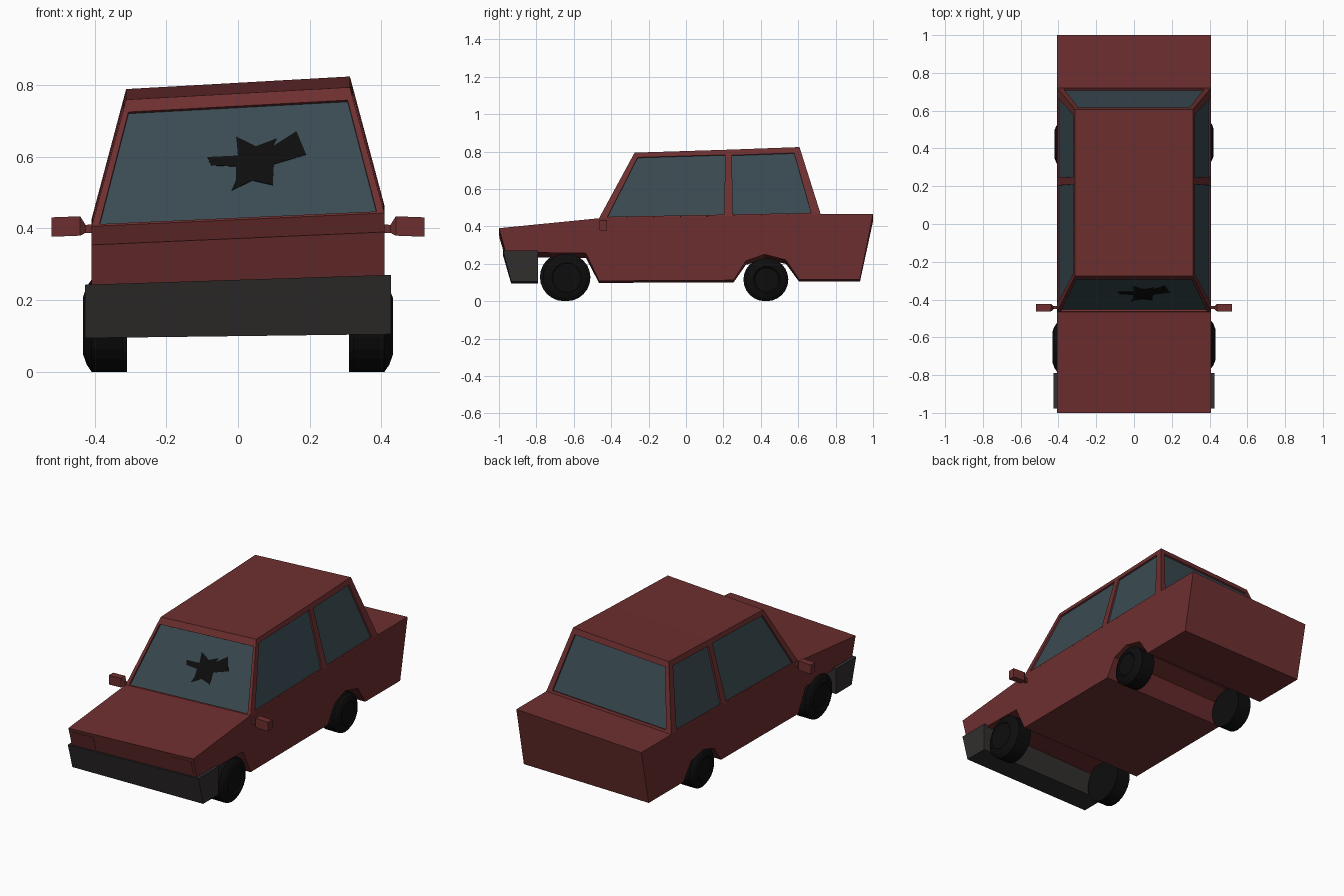
import bpy, bmesh, math
from mathutils import Vector

if "Cube" in bpy.data.objects:
    bpy.data.objects.remove(bpy.data.objects["Cube"])


def material(name, rgb):
    m = bpy.data.materials.new(name)
    m.diffuse_color = (*rgb, 1)
    m.use_nodes = True
    m.node_tree.nodes["Principled BSDF"].inputs["Base Color"].default_value = m.diffuse_color
    return m


RED = material("dull red paint", (0.155, 0.028, 0.029))
GLASS = material("blue grey glass", (0.042, 0.070, 0.083))
GREY = material("dark bumper grey", (0.031, 0.027, 0.027))
BLACK = material("tyre black", (0.004, 0.004, 0.004))


def lean(p, ref=0.405):
    """The bodywork sags towards the left (-x) side."""
    x, y, z = p
    return Vector((x, y, z - min(0.12 * z, 0.033 + 0.028 * z) * (ref - x)))


def finish(name, bm, *mats):
    bmesh.ops.remove_doubles(bm, verts=bm.verts, dist=1e-5)
    bmesh.ops.recalc_face_normals(bm, faces=bm.faces)
    me = bpy.data.meshes.new(name)
    bm.to_mesh(me)
    bm.free()
    for m in mats:
        me.materials.append(m)
    ob = bpy.data.objects.new(name, me)
    bpy.context.collection.objects.link(ob)
    return ob


def face(bm, pts, mat=0):
    f = bm.faces.new([bm.verts.new(p) for p in pts])
    f.material_index = mat
    return f


def loft(bm, rings):
    """Closed solid through matching rings of points."""
    for a, b in zip(rings, rings[1:]):
        for i in range(len(a)):
            j = (i + 1) % len(a)
            face(bm, (a[i], a[j], b[j], b[i]))
    face(bm, rings[0])
    face(bm, rings[-1])


def extrude_side(name, profile, half, mat):
    """Side profile (y, z) extruded across the car."""
    bm = bmesh.new()
    loft(bm, [[lean((x, y, z)) for y, z in profile] for x in (-half, half)])
    return finish(name, bm, mat)


# Lower body with the wheel channels cut into its profile
extrude_side("body", [
    (-1, 0.39), (-0.965, 0.262), (-0.535, 0.256), (-0.465, 0.108), (0.255, 0.112),
    (0.32, 0.215), (0.42, 0.25), (0.535, 0.22), (0.605, 0.115), (0.93, 0.115),
    (1, 0.465), (0.72, 0.465), (-0.465, 0.443)], 0.408, RED)

# Front bumper
extrude_side("front_bumper", [(-0.978, 0.27), (-0.935, 0.105), (-0.79, 0.105), (-0.79, 0.27)],
             0.427, GREY)

# Cabin: corner points by station (front, middle, rear), low and high
LOW = [(-0.465, 0.443), (0.228, 0.456), (0.72, 0.465)]
HIGH = [(-0.275, 0.799), (0.228, 0.815), (0.607, 0.829)]


def low(i, s):
    return lean((s * 0.408, *LOW[i]))


def high(i, s):
    return lean((s * 0.312, *HIGH[i]))


def window_wall(bm, corners, u0, u1, v0, v1, depth=0.01):
    """Wall panel with a recessed pane; returns the pane corners."""
    a, b, c, d = corners
    n = (b - a).cross(d - a).normalized()
    if n.dot(a - Vector((0, 0.1, 0.6))) < 0:
        n = -n

    def at(u, v):
        return a.lerp(b, u).lerp(d.lerp(c, u), v)
    rim = [at(u0, v0), at(1 - u1, v0), at(1 - u1, 1 - v1), at(u0, 1 - v1)]
    pane = [p - n * depth for p in rim]
    for i in range(4):
        j = (i + 1) % 4
        face(bm, (corners[i], corners[j], rim[j], rim[i]))
        face(bm, (rim[i], rim[j], pane[j], pane[i]))
    face(bm, pane, 1)
    return pane


bm = bmesh.new()
screen = window_wall(bm, (low(0, -1), low(0, 1), high(0, 1), high(0, -1)), 0.025, 0.025, 0.015, 0.1)
window_wall(bm, (low(2, -1), low(2, 1), high(2, 1), high(2, -1)), 0.04, 0.04, 0.04, 0.09)
for s in (-1, 1):
    window_wall(bm, (low(0, s), low(1, s), high(1, s), high(0, s)), 0.06, 0.035, 0.02, 0.075)
    window_wall(bm, (low(1, s), low(2, s), high(2, s), high(1, s)), 0.045, 0.1, 0.02, 0.085)
for pt in (low, high):
    for i in (0, 1):
        face(bm, (pt(i, -1), pt(i, 1), pt(i + 1, 1), pt(i + 1, -1)))
finish("cabin", bm, RED, GLASS)

# Black hole in the windscreen, a ragged thin plate on the glass
HOLE = [(-.085, .598), (0, .602), (-.005, .655), (.05, .628), (.108, .65), (.097, .628),
        (.163, .67), (.19, .605), (.1, .578), (.097, .52), (.04, .533), (-.018, .505),
        (-.005, .535), (-.005, .572), (-.075, .575)]
n = (screen[1] - screen[0]).cross(screen[3] - screen[0]).normalized()
if n.y > 0:
    n = -n


def on_screen(x, z, lift):
    p = screen[0]
    y = p.y - (n.x * (x - p.x) + n.z * (z - p.z)) / n.y
    return Vector((x, y, z)) + n * lift


bm = bmesh.new()
loft(bm, [[on_screen(x, z, h) for x, z in HOLE] for h in (-0.001, 0.003)])
finish("windscreen_hole", bm, BLACK)

# Headlights and wing mirrors on both sides
for s, side in ((-1, "left"), (1, "right")):
    bm = bmesh.new()

    def nose(x, z, out):
        y = -0.965 - 0.035 * (z - 0.262) / 0.128
        return lean((x, y - out, z))
    loft(bm, [[nose(s * x, z, h) for x, z in ((0.248, 0.285), (0.39, 0.285), (0.39, 0.368), (0.248, 0.368))]
              for h in (-0.004, 0.002)])
    finish(side + "_headlight", bm, RED)

    bm = bmesh.new()
    rings = []
    for x, hy, z0, z1 in ((0.40, 0.008, 0.388, 0.412), (0.425, 0.008, 0.388, 0.41),
                          (0.44, 0.02, 0.38, 0.434), (0.52, 0.02, 0.377, 0.431)):
        rings.append([Vector((s * x, -0.443 + dy, z)) for dy, z in
                      ((-hy, z0), (hy, z0), (hy, z1), (-hy, z1))])
    loft(bm, rings)
    finish(side + "_mirror", bm, RED)

# Wheels: turned profile (x, fraction of radius)
TURN = [(0.32, 1), (0.408, 1), (0.422, 0.84), (0.432, 0.62), (0.426, 0.55)]
for name, s, y, r, dx in (("front_left_wheel", -1, -0.652, 0.129, 0), ("front_right_wheel", 1, -0.638, 0.127, 0),
                          ("rear_left_wheel", -1, 0.422, 0.115, -0.01), ("rear_right_wheel", 1, 0.432, 0.115, -0.01)):
    bm = bmesh.new()
    loft(bm, [[Vector((s * (x + dx), y + r * f * math.cos(a), r + r * f * math.sin(a)))
               for a in (2 * math.pi * k / 24 for k in range(24))] for x, f in TURN])
    finish(name, bm, BLACK)
